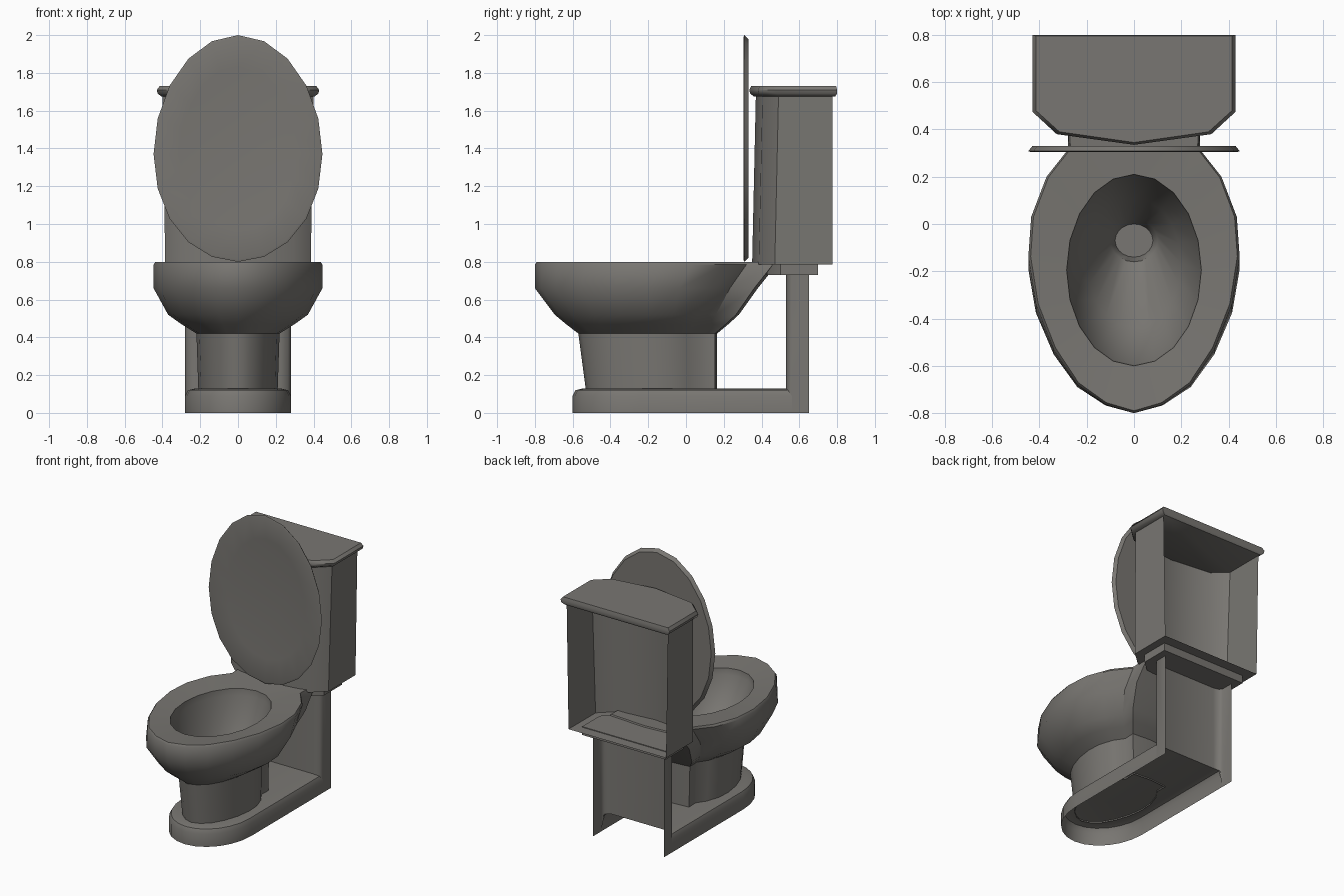
import bpy, bmesh, math

if "Cube" in bpy.data.objects:
    bpy.data.objects.remove(bpy.data.objects["Cube"])

grey = bpy.data.materials.new("warm grey ceramic")
grey.diffuse_color = (0.19, 0.182, 0.168, 1)
grey.use_nodes = True
grey.node_tree.nodes["Principled BSDF"].inputs["Base Color"].default_value = grey.diffuse_color


def loft(name, rings, closed=True, cap_start=False, cap_end=False, angle=40):
    """Skin rings of equal point count into one object."""
    bm = bmesh.new()
    rows = [[bm.verts.new(p) for p in r] for r in rings]
    n = len(rings[0])
    for a, b in zip(rows, rows[1:]):
        for i in range(n if closed else n - 1):
            j = (i + 1) % n
            bm.faces.new((a[i], a[j], b[j], b[i]))
    if cap_start:
        bm.faces.new(rows[0][::-1])
    if cap_end:
        bm.faces.new(rows[-1])
    bmesh.ops.recalc_face_normals(bm, faces=bm.faces)
    me = bpy.data.meshes.new(name)
    bm.to_mesh(me)
    bm.free()
    me.materials.append(grey)
    ob = bpy.data.objects.new(name, me)
    bpy.context.collection.objects.link(ob)
    bpy.ops.object.select_all(action='DESELECT')
    ob.select_set(True)
    bpy.context.view_layer.objects.active = ob
    bpy.ops.object.shade_smooth_by_angle(angle=math.radians(angle))
    return ob


def mirror(half):
    """Half outline from front centre to rear centre -> full loop."""
    return half + [(-x, y) for x, y in half[-2:0:-1]]


def ellipse(hw, y0, y1, z, n=20):
    c, r = (y0 + y1) / 2, (y1 - y0) / 2
    return [(hw * math.sin(2 * math.pi * i / n),
             c - r * math.cos(2 * math.pi * i / n), z) for i in range(n)]


# Bowl: egg outline with a squared deck at the rear
EGG = mirror([(0, -.80), (.12, -.765), (.24, -.68), (.34, -.53), (.415, -.34),
              (.447, -.14), (.435, .03), (.37, .20), (.275, .32), (.28, .46),
              (0, .48)])


def egg(hw, y0, y1, z):
    return [(x * hw / .447, y0 + (y + .80) / 1.28 * (y1 - y0), z) for x, y in EGG]


loft("bowl", [
    egg(.21, -.53, .165, .12), egg(.22, -.57, .165, .42),
    egg(.30, -.635, .225, .47), egg(.37, -.695, .28, .52),
    egg(.447, -.80, .38, .66), egg(.447, -.80, .48, .785),
    egg(.437, -.79, .475, .80),
    ellipse(.285, -.60, .21, .785), ellipse(.28, -.595, .205, .74),
    ellipse(.20, -.44, .11, .52), ellipse(.10, -.16, .02, .36),
    ellipse(.08, -.14, 0, .28)], cap_end=True)

# Foot: open-bottomed skirt around the pedestal, open at the rear
FOOT = [(math.sin(a), -math.cos(a)) for a in
        [math.radians(t * 15) for t in range(-6, 7)]]


def foot(hw, front, rear, z):
    mid = -.25
    pts = [(hw * x, mid + (mid - front) * y, z) for x, y in FOOT]
    return [(-hw, rear, z)] + pts + [(hw, rear, z)]


loft("foot", [foot(.28, -.60, .56, 0), foot(.28, -.60, .56, .09),
              foot(.265, -.585, .545, .12), foot(.225, -.545, .53, .13)],
     closed=False, cap_end=True)

# Rear column: channel that is open at the back
COL = [(.28, .65, 0), (.28, .56, 0), (.265, .54, .12), (.225, .53, .13)]
COL = COL + [(-x, y, z) for x, y, z in COL[::-1]]
loft("rear_column", [COL, [(x, y, .75) for x, y, z in COL]], closed=False)

# Tank: bowed front, open at the back
def tank(hw, back, corner, shoulder, front, z):
    half = [(hw, back), (hw, corner), (hw * .76, shoulder)]
    pts = half + [(0, front)] + [(-x, y) for x, y in half[::-1]]
    return [(x, y, z) for x, y in pts]


loft("tank", [tank(.385, .775, .47, .385, .35, .785),
              tank(.40, .775, .49, .405, .37, 1.69)],
     closed=False, cap_start=True)
loft("tank_base", [tank(.33, .70, .50, .43, .40, .73),
                   tank(.33, .70, .50, .43, .40, .79)],
     cap_start=True, cap_end=True)
loft("tank_lid", [tank(.405, .79, .49, .40, .36, 1.675),
                  tank(.425, .80, .48, .385, .34, 1.69),
                  tank(.43, .80, .475, .38, .335, 1.71),
                  tank(.415, .795, .48, .39, .345, 1.73)],
     cap_start=True, cap_end=True, angle=50)


# Raised seat cover: upright oval with a shallow recessed panel
def cover(hw, z0, z1, y):
    return [(x, y, z - .03 * (1 - ((z - (z0 + z1) / 2) / ((z1 - z0) / 2)) ** 2))
            for x, z, _ in ellipse(hw, z0, z1, 0)]


loft("seat_cover", [cover(.43, .82, 1.98, .33), cover(.447, .80, 2.0, .308),
                    cover(.435, .812, 1.988, .304),
                    cover(.31, .97, 1.83, .318)],
     cap_start=True, cap_end=True)
